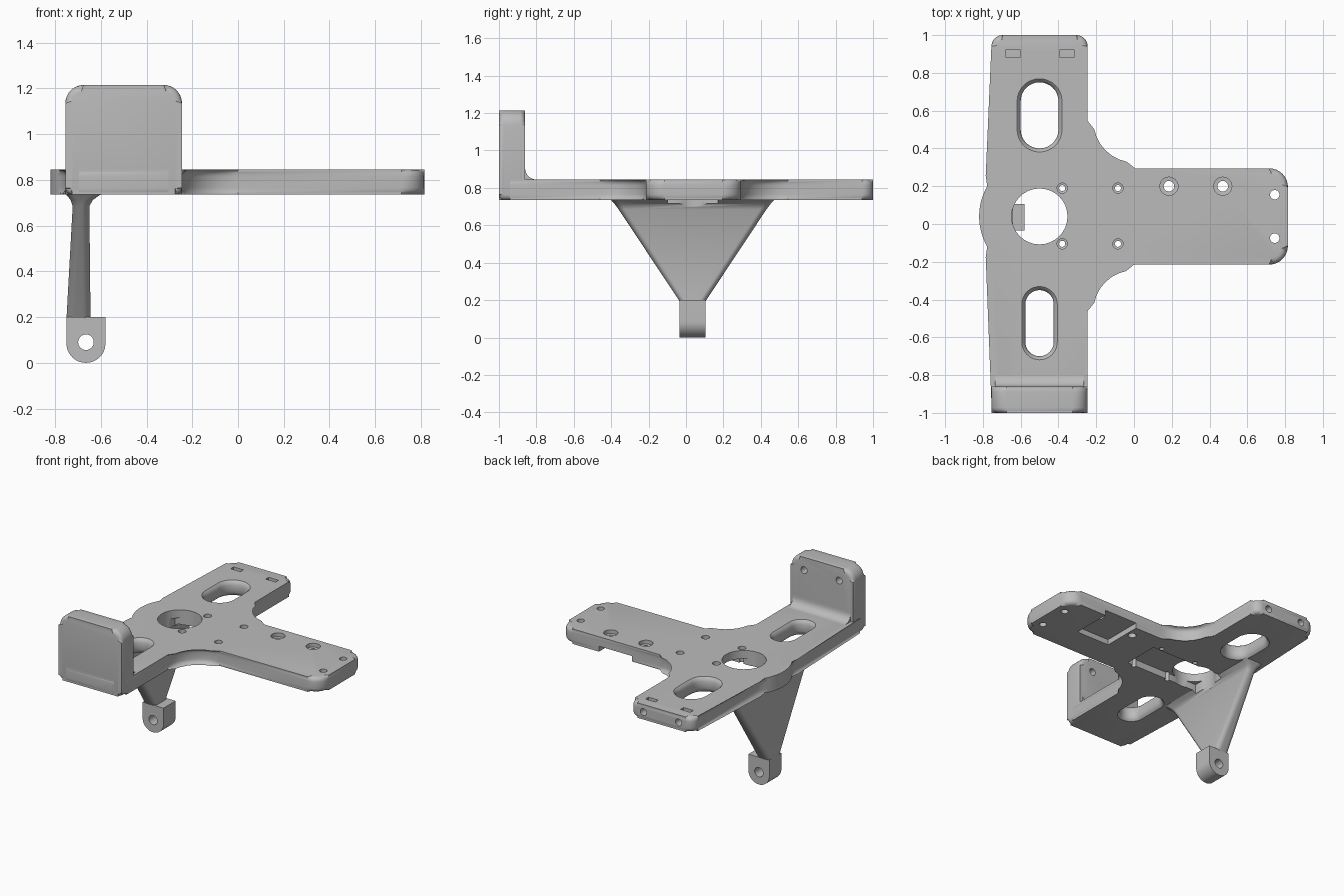
import bpy, bmesh, math
from mathutils import Vector

if "Cube" in bpy.data.objects:
    bpy.data.objects.remove(bpy.data.objects["Cube"])

grey = bpy.data.materials.new("plain grey")
grey.use_nodes = True
grey.diffuse_color = (0.5, 0.5, 0.5, 1)
grey.node_tree.nodes["Principled BSDF"].inputs["Base Color"].default_value = (0.5, 0.5, 0.5, 1)


def rounded(corners, segs=8):
    """Outline from (x, y, radius) corners; zero radius stays sharp."""
    out = []
    for i, (x, y, r) in enumerate(corners):
        p = Vector((x, y))
        if r == 0:
            out.append(p)
            continue
        a = (Vector(corners[i - 1][:2]) - p).normalized()
        b = (Vector(corners[(i + 1) % len(corners)][:2]) - p).normalized()
        half = a.angle(b) / 2
        t = r / math.tan(half)
        c = p + (a + b).normalized() * r / math.sin(half)
        v, w = p + a * t - c, p + b * t - c
        phi = v.angle(w)
        for k in range(segs + 1):
            u = k / segs
            out.append(c + (v * math.sin((1 - u) * phi) + w * math.sin(u * phi)) / math.sin(phi))
    return out


def rect(x0, x1, y0, y1, r=0.0, grow=0.0):
    x0, x1, y0, y1 = x0 - grow, x1 + grow, y0 - grow, y1 + grow
    r = r + grow if r else 0
    return rounded([(x0, y0, r), (x1, y0, r), (x1, y1, r), (x0, y1, r)])


def disc(x, y, r):
    return rect(x - r, x + r, y - r, y + r, r)


def loft(name, rings, axis="z", bevel=0.0):
    """Solid through (outline, depth) rings, stacked along an axis."""
    place = {"z": lambda p, d: (p.x, p.y, d),
             "y": lambda p, d: (p.x, d, p.y),
             "x": lambda p, d: (d, p.x, p.y)}[axis]
    bm = bmesh.new()
    loops = [[bm.verts.new(place(p, d)) for p in o] for o, d in rings]
    n = len(loops[0])
    for lo, hi in zip(loops, loops[1:]):
        for i in range(n):
            j = (i + 1) % n
            bm.faces.new((lo[i], lo[j], hi[j], hi[i]))
    caps = [bm.faces.new(loops[0][::-1]), bm.faces.new(loops[-1])]
    rim = {e for f in caps for e in f.edges}
    if bevel:
        bmesh.ops.bevel(bm, geom=list(rim), offset=bevel, segments=4, profile=0.5, affect="EDGES")
    bmesh.ops.remove_doubles(bm, verts=bm.verts, dist=0.0003)
    bmesh.ops.recalc_face_normals(bm, faces=bm.faces)
    mesh = bpy.data.meshes.new(name)
    bm.to_mesh(mesh)
    bm.free()
    mesh.materials.append(grey)
    ob = bpy.data.objects.new(name, mesh)
    bpy.context.collection.objects.link(ob)
    return ob


def cutter(rings, axis="z"):
    ob = loft("cutter", rings, axis)
    ob.hide_render = True
    return ob


def activate(ob):
    bpy.ops.object.select_all(action="DESELECT")
    ob.select_set(True)
    bpy.context.view_layer.objects.active = ob


def cut(ob, cutters):
    activate(ob)
    for c in cutters:
        m = ob.modifiers.new("cut", "BOOLEAN")
        m.operation, m.solver, m.object = "DIFFERENCE", "EXACT", c
        bpy.ops.object.modifier_apply(modifier=m.name)


LOW, TOP = 0.735, 0.845
HUB = (-0.5, 0.04)
bolt_x = (-0.64, -0.355)

# T-shaped plate with a round bulge beside the hub hole
bulge = [(HUB[0] + 0.32 * math.cos(math.radians(a)), HUB[1] + 0.32 * math.sin(math.radians(a)), 0)
         for a in range(150, 211, 5)]
outline = rounded([(-0.755, -1, 0.06), (-0.245, -1, 0.06), (-0.245, -0.215, 0.245),
                   (0.815, -0.215, 0.1), (0.815, 0.295, 0.1), (-0.245, 0.295, 0.25),
                   (-0.245, 1, 0.06), (-0.755, 1, 0.06), (-0.755, 0.25, 0)]
                  + bulge + [(-0.755, -0.17, 0)])
plate = loft("plate", [(outline, LOW), (outline, TOP)], bevel=0.03)

# Long slots with eased edges
cutters = []
for x0, x1, y0, y1 in ((-0.6, -0.4, 0.4, 0.75), (-0.575, -0.425, -0.7, -0.35)):
    r = (x1 - x0) / 2
    cutters.append(cutter([(rect(x0, x1, y0, y1, r, g), z) for g, z in
                           ((0.03, LOW - 0.01), (0.008, LOW + 0.01), (0, LOW + 0.03),
                            (0, TOP - 0.03), (0.008, TOP - 0.01), (0.03, TOP + 0.01))]))

# Hub hole, underside channel and arm pocket
hub_hole = cutter([(disc(*HUB, 0.148), 0.7), (disc(*HUB, 0.148), 0.9)])
channel_shape = rect(-0.63, -0.03, -0.1, 0.17)
channel = cutter([(channel_shape, 0.7), (channel_shape, LOW + 0.05)])
pocket_shape = rect(0.23, 0.5, 0.0, 0.4)
pocket = cutter([(pocket_shape, 0.7), (pocket_shape, LOW + 0.04)])
cutters += [hub_hole, channel, pocket]

# Screw holes: (x, y, radius, counterbore radius)
holes = [(x, y, 0.016, 0.027) for x in (-0.38, -0.085) for y in (0.19, -0.105)]
holes += [(x, 0.2, 0.028, 0.048) for x in (0.185, 0.47)]
holes += [(0.745, y, 0.025, 0.025) for y in (0.155, -0.075)]
for x, y, r, wide in holes:
    cutters.append(cutter([(disc(x, y, r), 0.7), (disc(x, y, r), TOP - 0.03),
                           (disc(x, y, wide), TOP - 0.028), (disc(x, y, wide), 0.9)]))

# Nut slots and bolt holes at the rear end
for x in bolt_x:
    nut = rect(x - 0.04, x + 0.04, 0.885, 0.92)
    cutters.append(cutter([(nut, 0.76), (nut, 0.9)]))
    cutters.append(cutter([(disc(x, 0.79, 0.025), 0.86), (disc(x, 0.79, 0.025), 1.1)], "y"))
cut(plate, cutters)

# Upright end wall with blind bolt holes
wall_shape = rounded([(-0.755, LOW, 0.03), (-0.245, LOW, 0.03),
                      (-0.245, 1.215, 0.08), (-0.755, 1.215, 0.08)])
wall = loft("end_wall", [(wall_shape, -1), (wall_shape, -0.86)], "y", bevel=0.028)
wall_cutters = [cutter([(disc(x, 1.12, 0.025), -0.94), (disc(x, 1.12, 0.025), -0.8)], "y")
                for x in bolt_x]
cut(wall, wall_cutters)

# Concave blend between wall and plate
blend_shape = rounded([(-0.9, 0.82, 0), (-0.79, 0.82, 0), (-0.79, TOP, 0),
                       (-0.86, TOP, 0.06), (-0.86, 0.92, 0), (-0.9, 0.92, 0)])
blend = loft("wall_blend", [(blend_shape, -0.735), (blend_shape, -0.265)], "x")

# Tapered strut, flaring where it meets the plate
strut = loft("strut", [(rect(*s, 0.034), z) for s, z in (
    ((-0.75, -0.645, -0.035, 0.105), 0.195),
    ((-0.723, -0.65, -0.36, 0.43), 0.685),
    ((-0.732, -0.635, -0.38, 0.45), 0.712),
    ((-0.755, -0.595, -0.405, 0.475), 0.74))])
cut(strut, [channel, hub_hole])

# Foot lug with a cross hole
foot_shape = rounded([(-0.75, 0, 0.084), (-0.58, 0, 0.084), (-0.58, 0.2, 0), (-0.75, 0.2, 0)], 12)
foot = loft("foot_lug", [(foot_shape, -0.035), (foot_shape, 0.105)], "y")
pin = cutter([(disc(-0.665, 0.09, 0.034), -0.2), (disc(-0.665, 0.09, 0.034), 0.3)], "y")
cut(foot, [pin])

# Remove the spent cutters and smooth the rounded surfaces
for c in cutters + wall_cutters + [pin]:
    bpy.data.objects.remove(c)
for ob in (plate, wall, blend, strut, foot):
    activate(ob)
    bpy.ops.object.shade_smooth_by_angle(angle=math.radians(35))
